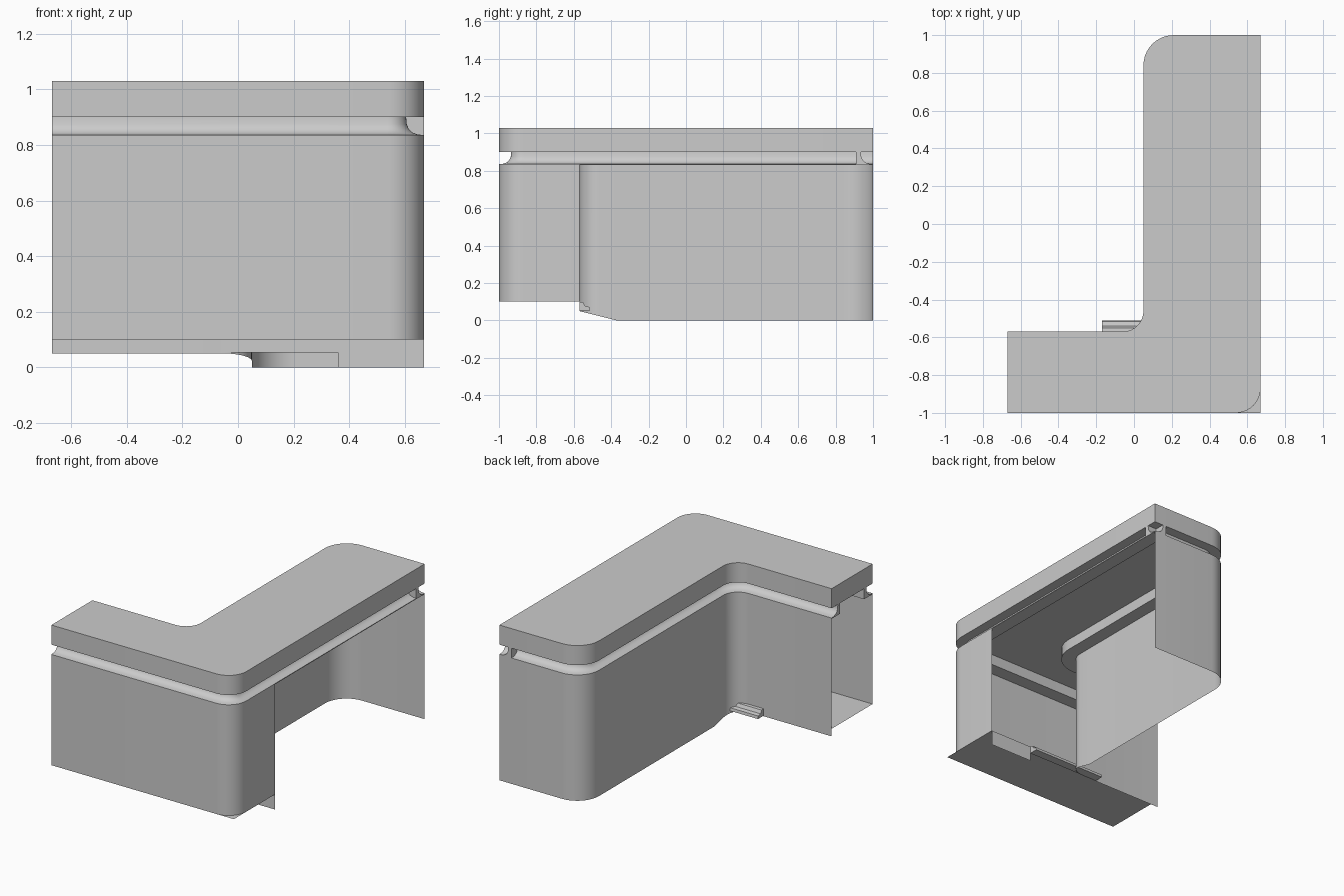
import bpy, bmesh
from math import radians
from mathutils import Vector

if "Cube" in bpy.data.objects:
    bpy.data.objects.remove(bpy.data.objects["Cube"])


def add_object(name, verts, faces):
    mesh = bpy.data.meshes.new(name)
    mesh.from_pydata(verts, [], faces)
    bm = bmesh.new()
    bm.from_mesh(mesh)
    bmesh.ops.recalc_face_normals(bm, faces=bm.faces)
    bm.to_mesh(mesh)
    bm.free()
    ob = bpy.data.objects.new(name, mesh)
    bpy.context.collection.objects.link(ob)
    bpy.ops.object.select_all(action='DESELECT')
    ob.select_set(True)
    bpy.context.view_layer.objects.active = ob
    bpy.ops.object.shade_smooth_by_angle(angle=radians(30))
    return ob


def rounded_path(corners, steps=10):
    """Polyline from (x, y, radius) with right-angle corners rounded."""
    pts = []
    for i, (x, y, r) in enumerate(corners):
        p = Vector((x, y))
        if r == 0:
            pts.append(p)
            continue
        a = (Vector(corners[i - 1][:2]) - p).normalized() * r
        b = (Vector(corners[i + 1][:2]) - p).normalized() * r
        c = p + a + b
        for k in range(steps + 1):
            t = radians(90 * k / steps)
            from math import sin, cos
            pts.append(c - b * cos(t) - a * sin(t))
    return pts


def offset(pts, d):
    """Shift a polyline to its left by d with mitred joints."""
    out = []
    for i, p in enumerate(pts):
        dirs = []
        if i > 0:
            dirs.append((p - pts[i - 1]).normalized())
        if i < len(pts) - 1:
            dirs.append((pts[i + 1] - p).normalized())
        ns = [Vector((-v.y, v.x)) for v in dirs]
        n = sum(ns, Vector((0, 0))).normalized()
        out.append(p + n * (d / n.dot(ns[0])))
    return out


def loft(name, rings):
    """Closed-section solid through equal-length rings, with end caps."""
    n = len(rings[0])
    verts = [v for ring in rings for v in ring]
    faces = [(i * n + j, i * n + (j + 1) % n, (i + 1) * n + (j + 1) % n, (i + 1) * n + j)
             for i in range(len(rings) - 1) for j in range(n)]
    faces += [tuple(range(n)), tuple(range(len(verts) - n, len(verts)))]
    return add_object(name, verts, faces)


def wall(name, pts, bottom, top):
    """Thin upright panel whose lower edge may vary."""
    n = len(pts)
    verts = [(p.x, p.y, bottom(p)) for p in pts] + [(p.x, p.y, top) for p in pts]
    return add_object(name, verts, [(i, i + 1, n + i + 1, n + i) for i in range(n - 1)])


def rail(name, pts, side):
    """Coved rail under the worktop."""
    profile = [(0, .83), (0, .835), (.025, .838), (.043, .845), (.056, .858),
               (.063, .875), (.065, .90), (.09, .90), (.09, .83)]
    lines = [(offset(pts, side * d), z) for d, z in profile]
    return loft(name, [[(l[i].x, l[i].y, z) for l, z in lines] for i in range(len(pts))])


# plan outlines of the L-shaped counter
outer = rounded_path([(-.67, -1, 0), (.67, -1, .13), (.67, 1, 0)])
inner = rounded_path([(-.67, -.57, 0), (.05, -.57, .11), (.05, -.37, 0),
                      (.05, 1, .16), (.67, 1, 0)])

# worktop slab
outline = outer + inner[::-1]
loft("worktop", [[(p.x, p.y, z) for p in outline] for z in (.90, 1.03)])

# coved rails below the worktop
rail("outer_rail", outer, 1)
rail("inner_rail", inner, -1)

# front wall wraps the corner and stops at the open side
wall("front_wall", outer[:-1] + [Vector((.67, -.57))], lambda p: .10, .83)

# back wall, lower edge sloping down past the inside corner
wall("back_wall", inner, lambda p: min(.05, max(0, .05 - (p.y + .57) * .25)), .83)

# base shelf and short toe panel
add_object("base_shelf", [(-.67, -1, .1), (.67, -1, .1), (.67, -.57, .1), (-.67, -.57, .1)],
           [(0, 1, 2, 3)])
wall("toe_panel", [Vector((.36, -.57)), Vector((.67, -.57))], lambda p: 0, .10)

# small toe strip
strip = [(-.57, .10), (-.55, .098), (-.54, .077), (-.515, .072), (-.512, .053), (-.57, .053)]
loft("toe_strip", [[(x, y, z) for y, z in strip] for x in (-.17, .36)])
